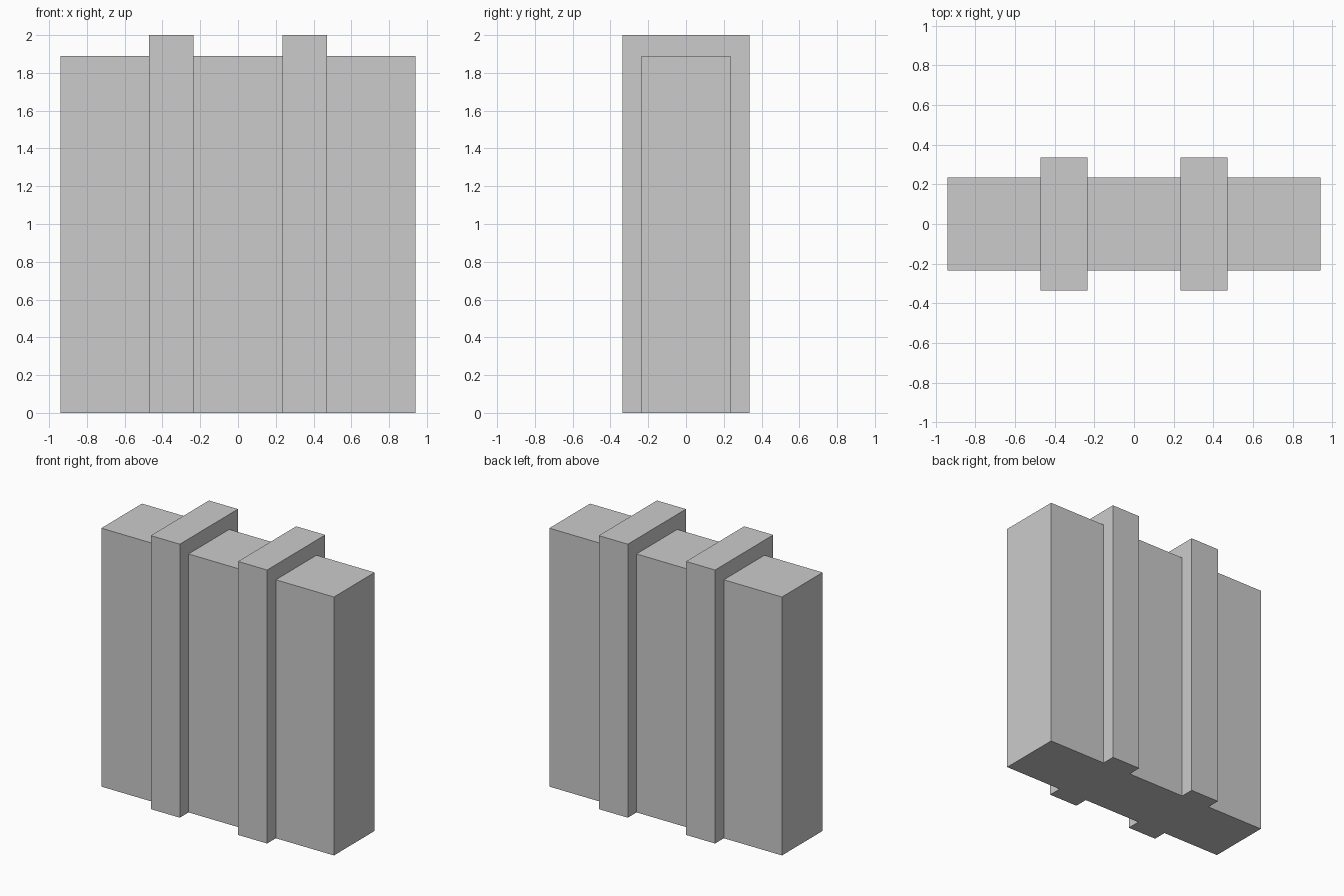
import bpy

if "Cube" in bpy.data.objects:
    bpy.data.objects.remove(bpy.data.objects["Cube"])

HALF_DEPTH, BODY_TOP = 0.235, 1.89
BAND_DEPTH, BAND_TOP = 0.336, 2.0
BAND_X, BAND_W = 0.353, 0.235


def box(name, x, width, depth, height):
    """Box centred on x and y = 0, standing on the floor."""
    bpy.ops.mesh.primitive_cube_add(size=1, location=(x, 0, height / 2))
    ob = bpy.context.object
    ob.name = name
    ob.scale = (width, depth, height)
    bpy.ops.object.transform_apply(location=True, rotation=False, scale=True)
    return ob


# Main wide slab
slab = box("slab", 0, 1.882, 2 * HALF_DEPTH, BODY_TOP)

# Two raised bands wrapped round the slab, merged into one solid
for side in (-1, 1):
    band = box("band", side * BAND_X, BAND_W, 2 * BAND_DEPTH, BAND_TOP)
    join = slab.modifiers.new("join_band", 'BOOLEAN')
    join.operation = 'UNION'
    join.solver = 'EXACT'
    join.object = band
    bpy.context.view_layer.objects.active = slab
    bpy.ops.object.modifier_apply(modifier=join.name)
    bpy.data.objects.remove(band, do_unlink=True)

slab.name = "banded_slab"
